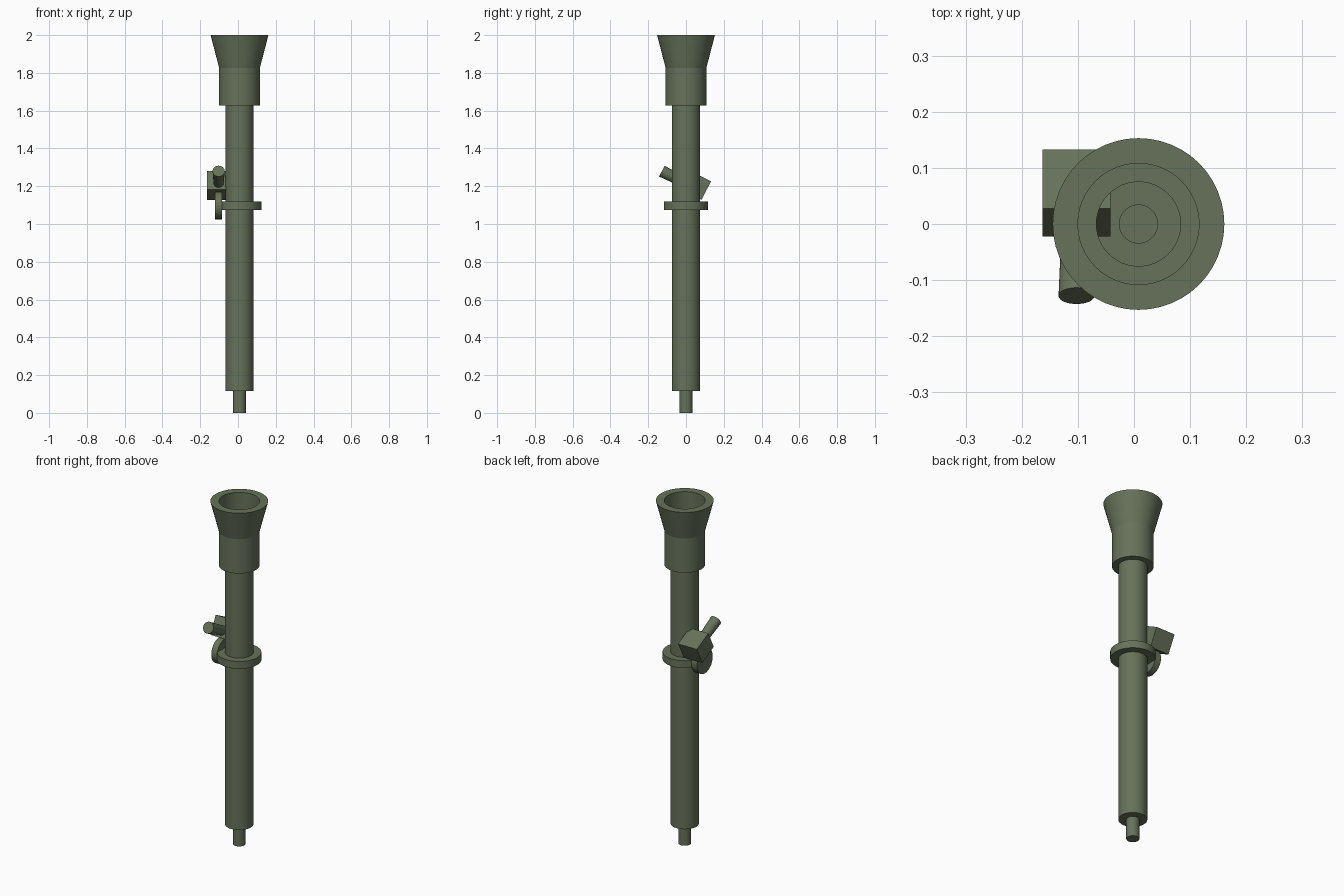
import bpy, bmesh, math
from mathutils import Matrix, Vector

cube = bpy.data.objects.get("Cube")
if cube:
    bpy.data.objects.remove(cube, do_unlink=True)

green = bpy.data.materials.new("olive green")
green.use_nodes = True
colour = (0.133, 0.168, 0.102, 1)
green.diffuse_color = colour
green.node_tree.nodes["Principled BSDF"].inputs["Base Color"].default_value = colour

AXIS_X = 0.008      # barrel axis
TILT = math.radians(27)   # sight tilt about x
SIDES = 48


def finish(name, bm):
    mesh = bpy.data.meshes.new(name)
    bm.to_mesh(mesh)
    bm.free()
    mesh.materials.append(green)
    obj = bpy.data.objects.new(name, mesh)
    bpy.context.collection.objects.link(obj)
    bpy.ops.object.select_all(action="DESELECT")
    obj.select_set(True)
    bpy.context.view_layer.objects.active = obj
    bpy.ops.object.shade_smooth_by_angle(angle=math.radians(30))
    return obj


def lathe(name, profile, closed=False, cap_start=False):
    """Turn (radius, z) points around the barrel axis."""
    bm = bmesh.new()
    rings = []
    for r, z in profile:
        rings.append([bm.verts.new((AXIS_X + r * math.cos(a), r * math.sin(a), z))
                      for a in (math.tau * i / SIDES for i in range(SIDES))])
    pairs = list(zip(rings, rings[1:]))
    if closed:
        pairs.append((rings[-1], rings[0]))
    for low, high in pairs:
        for i in range(SIDES):
            j = (i + 1) % SIDES
            bm.faces.new((low[i], low[j], high[j], high[i]))
    if cap_start:
        bm.faces.new(rings[0][::-1])
    return finish(name, bm)


def rod(name, start, end, r1, r2):
    bm = bmesh.new()
    start, end = Vector(start), Vector(end)
    axis = end - start
    turn = axis.to_track_quat("Z", "Y").to_matrix().to_4x4()
    bmesh.ops.create_cone(bm, cap_ends=True, segments=SIDES, radius1=r1, radius2=r2,
                          depth=axis.length,
                          matrix=Matrix.Translation((start + end) / 2) @ turn)
    return finish(name, bm)


# Open tube with base pin and wider muzzle sleeve
lathe("barrel", [(0.034, 0), (0.034, 0.115), (0.075, 0.115), (0.075, 1.627),
                 (0.108, 1.627), (0.108, 2.0)], cap_start=True)

# Flared muzzle with a flat rim
lathe("muzzle_flare", [(0.108, 1.827), (0.153, 2.0), (0.108, 2.0)])

# Clamp ring around the tube
lathe("collar", [(0.075, 1.075), (0.117, 1.075), (0.117, 1.118), (0.075, 1.118)],
      closed=True)

# Upright mounting disc on the right side
rod("mount_disc", (-0.122, 0, 1.097), (-0.086, 0, 1.097), 0.072, 0.072)

# Tilted sight housing and its eyepiece
bm = bmesh.new()
centre = Vector((-0.1025, 0.055, 1.204))
bmesh.ops.create_cube(bm, size=1, matrix=Matrix.Translation(centre)
                      @ Matrix.Rotation(-TILT, 4, "X")
                      @ Matrix.Diagonal((0.121, 0.118, 0.11, 1)))
finish("sight_housing", bm)

forward = Vector((0, -math.cos(TILT), math.sin(TILT)))
tip = Vector((-0.1025, -0.128, 1.28))
rod("eyepiece", tip - forward * 0.155, tip, 0.026, 0.032)
